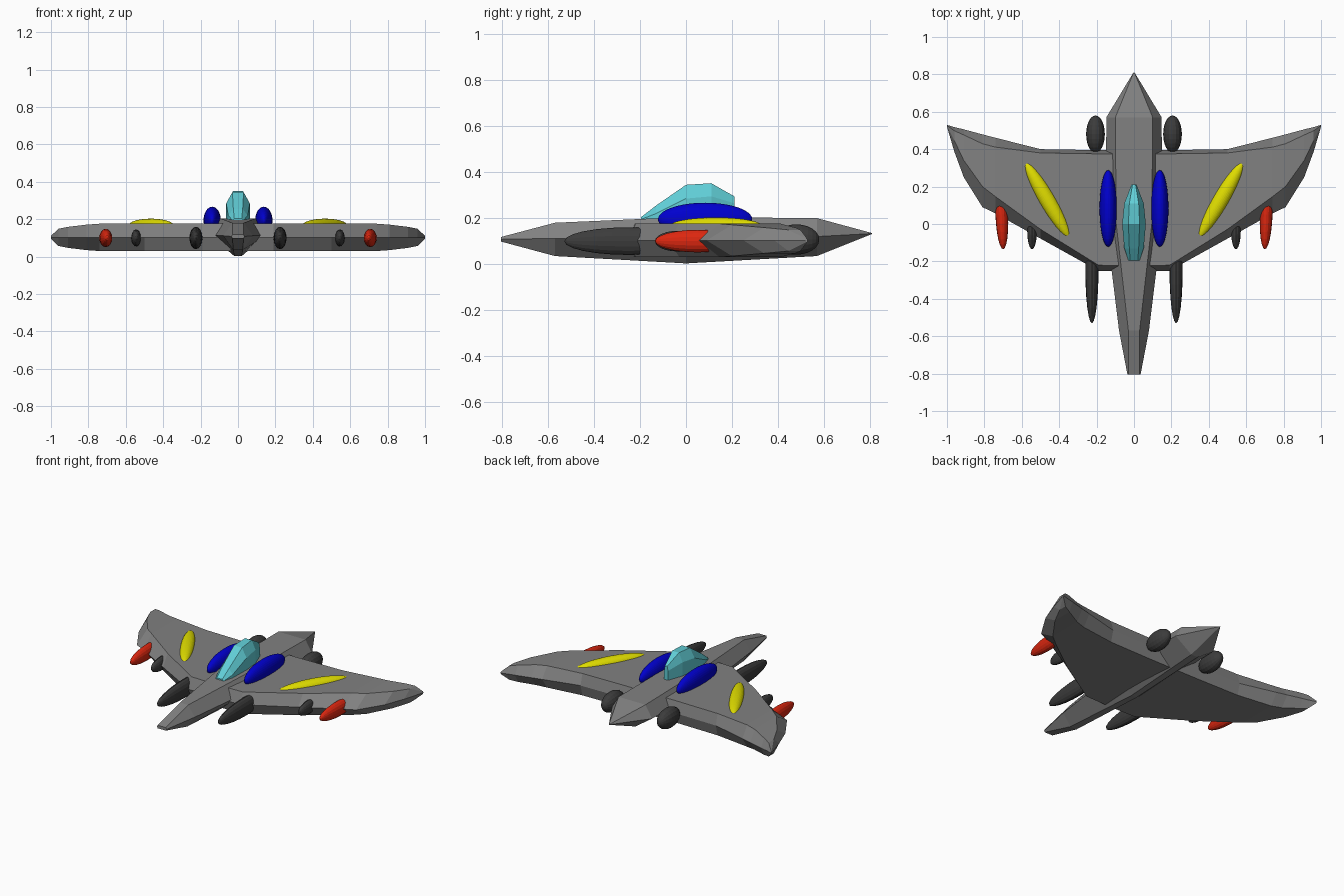
import bpy, bmesh, math

if "Cube" in bpy.data.objects:
    bpy.data.objects.remove(bpy.data.objects["Cube"])


def material(name, rgb):
    m = bpy.data.materials.new(name)
    m.diffuse_color = (*rgb, 1)
    m.use_nodes = True
    m.node_tree.nodes["Principled BSDF"].inputs["Base Color"].default_value = m.diffuse_color
    return m


GREY = material("hull grey", (0.22, 0.22, 0.22))
DARK = material("dark grey", (0.045, 0.045, 0.045))
BLUE = material("deep blue", (0.0, 0.0, 0.62))
YELLOW = material("yellow", (0.75, 0.73, 0.0))
RED = material("red", (0.72, 0.02, 0.005))
CYAN = material("canopy cyan", (0.12, 0.62, 0.68))


def finish(name, bm, mat):
    bmesh.ops.remove_doubles(bm, verts=bm.verts, dist=0.0005)
    bmesh.ops.recalc_face_normals(bm, faces=bm.faces)
    me = bpy.data.meshes.new(name)
    bm.to_mesh(me)
    bm.free()
    me.materials.append(mat)
    ob = bpy.data.objects.new(name, me)
    bpy.context.collection.objects.link(ob)
    return ob


def loft(name, rings, mat):
    """Skin a closed body over a list of equal-length rings."""
    bm = bmesh.new()
    vs = [[bm.verts.new(p) for p in r] for r in rings]
    n = len(vs[0])
    for a, b in zip(vs, vs[1:]):
        for i in range(n):
            j = (i + 1) % n
            bm.faces.new((a[i], a[j], b[j], b[i]))
    bm.faces.new(vs[0])
    bm.faces.new(vs[-1])
    return finish(name, bm, mat)


def pod(name, centre, radii, mat, turn=0, segments=16):
    """Mirrored pair of ellipsoids lying along y, poles at the ends."""
    for side, label in ((1, "right"), (-1, "left")):
        bm = bmesh.new()
        bmesh.ops.create_uvsphere(bm, u_segments=segments, v_segments=segments * 3 // 4, radius=1)
        for v in bm.verts:
            x, y, z = v.co
            v.co = (x * radii[0], z * radii[1], -y * radii[2])
        ob = finish(f"{label}_{name}", bm, mat)
        ob.location = (side * centre[0], centre[1], centre[2])
        ob.rotation_euler.z = side * turn


# fuselage: y, half width, top half width, keel half width, top z, middle z, keel z
hull = [(-0.805, 0.035, 0.03, 0.03, 0.118, 0.108, 0.098),
        (-0.57, 0.08, 0.03, 0.025, 0.18, 0.112, 0.035),
        (0.0, 0.15, 0.095, 0.02, 0.205, 0.115, 0.003),
        (0.57, 0.148, 0.1, 0.025, 0.20, 0.12, 0.035),
        (0.81, 0.003, 0.002, 0.002, 0.135, 0.133, 0.131)]
loft("fuselage", [[(w, y, zm), (t, y, zt), (-t, y, zt), (-w, y, zm), (-k, y, zb), (k, y, zb)]
                  for y, w, t, k, zt, zm, zb in hull], GREY)

# swept wings: x, leading y, trailing y, front inset, rear inset, half thickness
wing = [(0.0, -0.25, 0.395, 0.025, 0.02, 0.073),
        (0.19, -0.25, 0.395, 0.03, 0.02, 0.073),
        (0.5, -0.078, 0.40, 0.05, 0.02, 0.073),
        (0.74, 0.056, 0.461, 0.09, 0.05, 0.073),
        (0.81, 0.09, 0.479, 0.11, 0.05, 0.068),
        (0.91, 0.25, 0.506, 0.09, 0.03, 0.056),
        (0.96, 0.385, 0.518, 0.06, 0.02, 0.046),
        (1.0, 0.52, 0.53, 0.003, 0.003, 0.008)]
for side, label in ((1, "right"), (-1, "left")):
    loft(f"{label}_wing",
         [[(side * x, a, 0.103), (side * x, a + f, 0.103 + h), (side * x, b - r, 0.103 + h),
           (side * x, b, 0.103), (side * x, b - r, 0.103 - h), (side * x, a + f, 0.103 - h)]
          for x, a, b, f, r, h in wing], GREY)

# faceted canopy: y, half width, top half width, base z, shoulder z, top z
glass = [(-0.195, 0.03, 0.02, 0.17, 0.195, 0.205),
         (-0.13, 0.052, 0.025, 0.17, 0.22, 0.255),
         (0.0, 0.063, 0.03, 0.17, 0.285, 0.345),
         (0.11, 0.052, 0.025, 0.17, 0.295, 0.352),
         (0.21, 0.014, 0.008, 0.17, 0.265, 0.295)]
loft("canopy", [[(w, y, zb), (w, y, zs), (t, y, zt), (-t, y, zt), (-w, y, zs), (-w, y, zb)]
                for y, w, t, zb, zs, zt in glass], CYAN)

# pods and markings
pod("dorsal_pod", (0.138, 0.083, 0.195), (0.046, 0.205, 0.072), BLUE, segments=32)
pod("wing_blister", (0.465, 0.13, 0.165), (0.043, 0.232, 0.038), YELLOW, -math.atan2(0.22, 0.38), 32)
pod("outer_cannon", (0.707, 0.05, 0.1), (0.034, 0.185, 0.049), RED, -0.04)
pod("small_cannon", (0.545, -0.035, 0.1), (0.026, 0.1, 0.045), DARK)
pod("main_cannon", (0.225, -0.25, 0.1), (0.035, 0.28, 0.06), DARK)
pod("rear_thruster", (0.206, 0.48, 0.107), (0.05, 0.1, 0.066), DARK)
